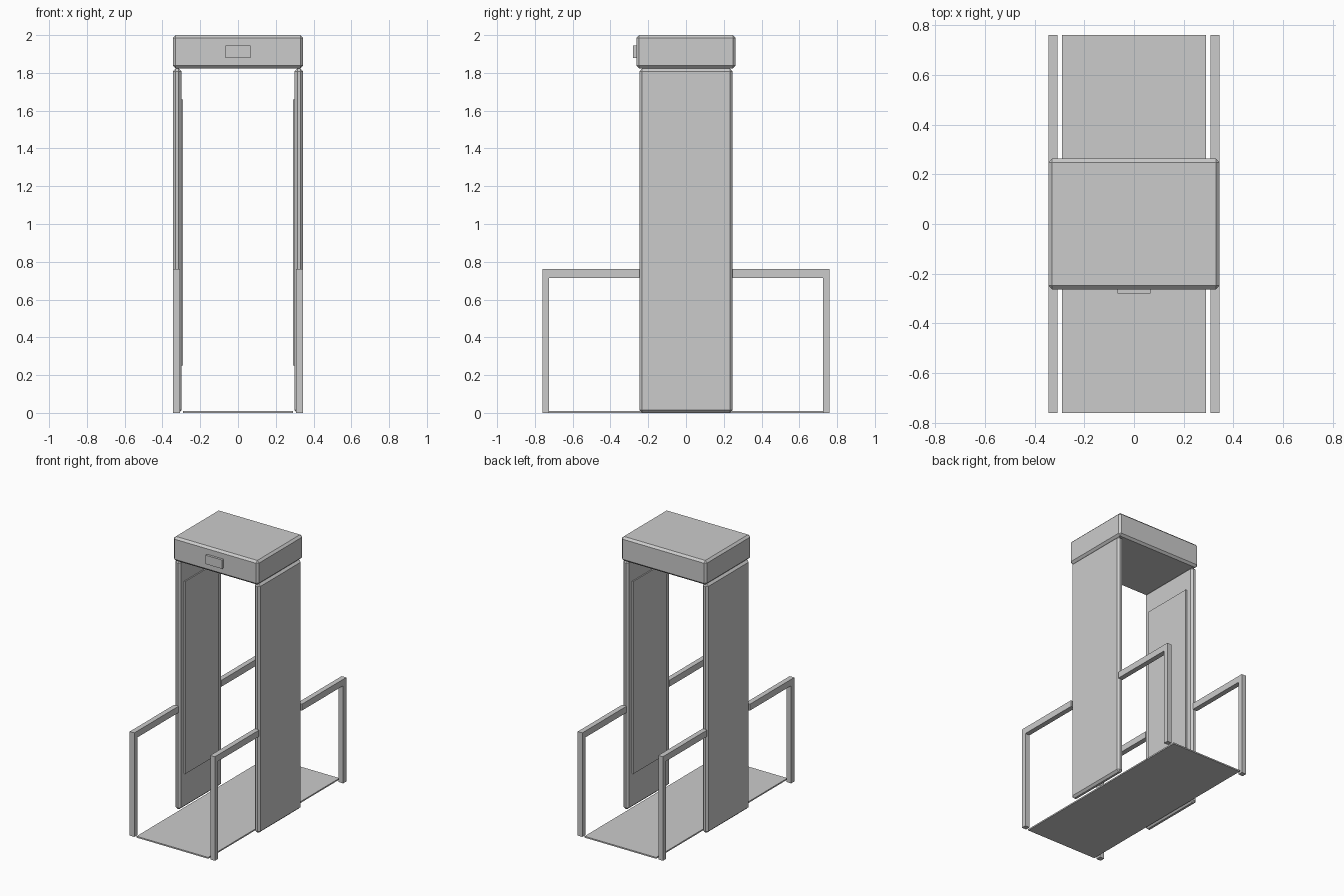
import bpy, bmesh

if "Cube" in bpy.data.objects:
    bpy.data.objects.remove(bpy.data.objects["Cube"])


def box(name, lo, hi, chamfer=0.0):
    """Axis-aligned box between two corners, with an optional flat chamfer."""
    bm = bmesh.new()
    bmesh.ops.create_cube(bm, size=1)
    for v in bm.verts:
        v.co = [(a + b) / 2 + c * (b - a) for a, b, c in zip(lo, hi, v.co)]
    mesh = bpy.data.meshes.new(name)
    bm.to_mesh(mesh)
    bm.free()
    obj = bpy.data.objects.new(name, mesh)
    bpy.context.collection.objects.link(obj)
    if chamfer:
        mod = obj.modifiers.new("chamfer", 'BEVEL')
        mod.width = chamfer
        mod.segments = 1
    return obj


def mirror(obj, x=False, y=False):
    mod = obj.modifiers.new("mirror", 'MIRROR')
    mod.use_axis = (x, y, False)
    return obj


# Overhead unit and its display
box("header", (-0.345, -0.263, 1.823), (0.345, 0.263, 2.0), 0.015)
box("display", (-0.067, -0.28, 1.88), (0.067, -0.262, 1.945))

# Walkway plate
box("floor_plate", (-0.29, -0.76, 0), (0.29, 0.76, 0.01))

# Detector side panels with raised inner plates
mirror(box("side_panel", (0.299, -0.247, 0), (0.345, 0.247, 1.823), 0.015), x=True)
mirror(box("inner_plate", (0.29, -0.195, 0.25), (0.30, 0.195, 1.66)), x=True)

# Four guard rails: post plus top bar reaching the panel
mirror(box("rail_post", (0.308, 0.724, 0), (0.345, 0.76, 0.715)), x=True, y=True)
mirror(box("rail_bar", (0.308, 0.247, 0.715), (0.345, 0.76, 0.762)), x=True, y=True)
